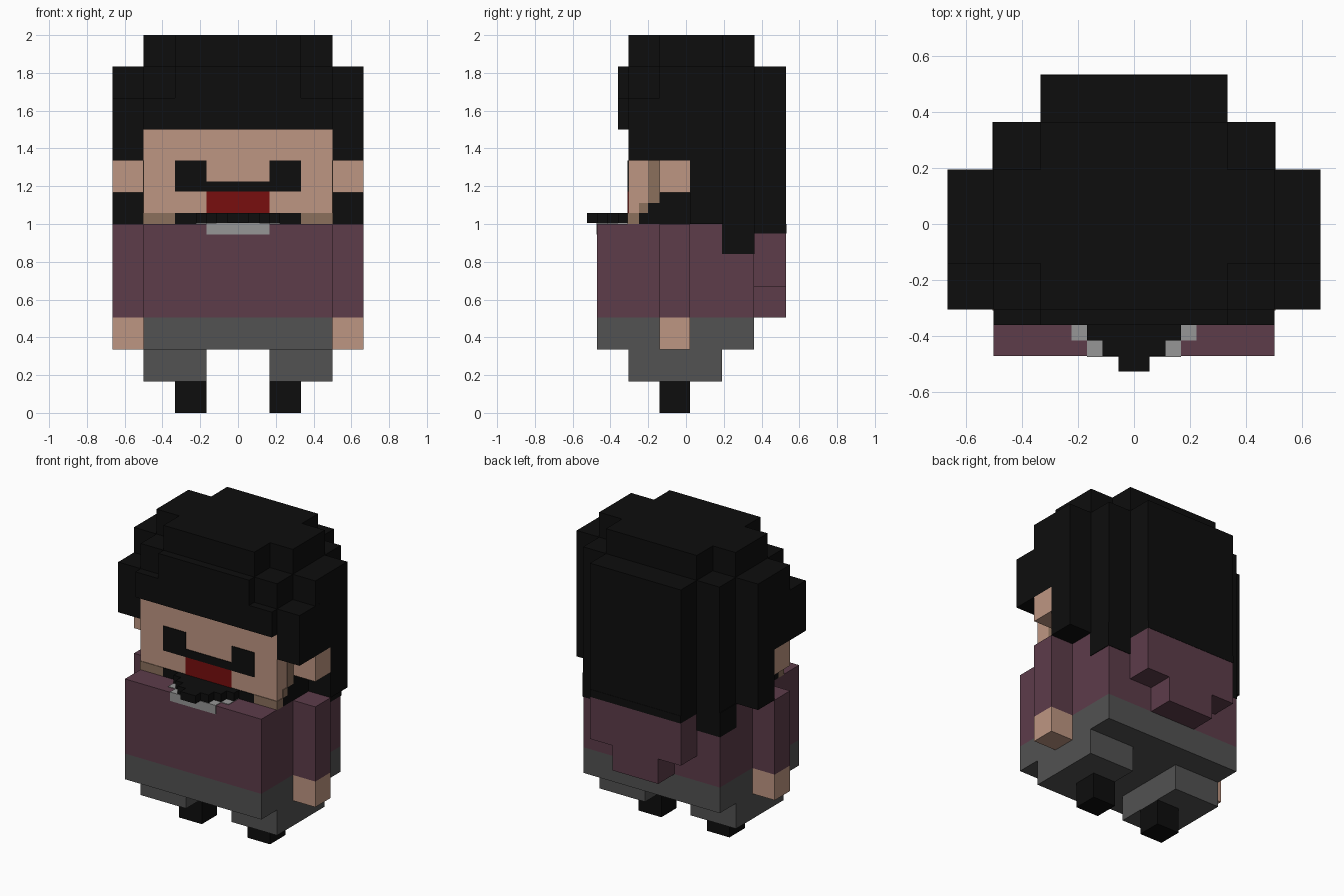
import bpy, bmesh

cube = bpy.data.objects.get("Cube")
if cube:
    bpy.data.objects.remove(cube, do_unlink=True)


def material(name, rgb):
    lin = [((c / 255 + 0.055) / 1.055) ** 2.4 if c > 10 else c / 255 / 12.92 for c in rgb]
    m = bpy.data.materials.new(name)
    m.use_nodes = True
    m.diffuse_color = (*lin, 1)
    bsdf = next(n for n in m.node_tree.nodes if n.type == 'BSDF_PRINCIPLED')
    bsdf.inputs["Base Color"].default_value = (*lin, 1)
    bsdf.inputs["Roughness"].default_value = 1.0
    return m


BLACK = material("black", (13, 13, 13))
SKIN = material("skin", (190, 150, 130))
STUBBLE = material("stubble brown", (139, 112, 92))
PLUM = material("plum", (93, 60, 74))
GREY = material("dark grey", (82, 82, 82))
COLLAR = material("light grey", (150, 150, 150))
RED = material("red", (120, 14, 14))


def layered(name, layers, mat):
    """Stack of extruded plan outlines; each outline is the +x half, mirrored here."""
    bm = bmesh.new()
    for z0, z1, half in layers:
        pts = half + [(-x, y) for x, y in reversed(half) if x > 0]
        lo = [bm.verts.new((x, y, z0)) for x, y in pts]
        hi = [bm.verts.new((x, y, z1)) for x, y in pts]
        bm.faces.new(lo)
        bm.faces.new(hi)
        n = len(pts)
        for i in range(n):
            j = (i + 1) % n
            bm.faces.new((lo[i], lo[j], hi[j], hi[i]))
    bmesh.ops.recalc_face_normals(bm, faces=bm.faces[:])
    me = bpy.data.meshes.new(name)
    bm.to_mesh(me)
    bm.free()
    me.materials.append(mat)
    ob = bpy.data.objects.new(name, me)
    bpy.context.collection.objects.link(ob)
    return ob


def boxes(name, mat, *bounds, mirror=False):
    """One object made of boxes given as (x0, x1, y0, y1, z0, z1)."""
    bm = bmesh.new()
    for x0, x1, y0, y1, z0, z1 in bounds:
        vs = bmesh.ops.create_cube(bm, size=1)["verts"]
        for v in vs:
            v.co = (x1 if v.co.x > 0 else x0, y1 if v.co.y > 0 else y0, z1 if v.co.z > 0 else z0)
    me = bpy.data.meshes.new(name)
    bm.to_mesh(me)
    bm.free()
    me.materials.append(mat)
    ob = bpy.data.objects.new(name, me)
    bpy.context.collection.objects.link(ob)
    if mirror:
        ob.modifiers.new("Mirror", 'MIRROR').use_clip = False
    return ob


# Unit grid shared by the blocky parts
A, B, C = 0.333, 0.5, 0.665
T = 0.004          # plate thickness
FACE, CHEST = -0.305, -0.47

# Hair: stepped layers from crown to nape
back = [(C, 0.195), (B, 0.195), (B, 0.363), (A, 0.363), (A, 0.53)]
nape = [(B + T, 0.19), (B + T, 0.363)]
layered("hair", [
    (1.835, 2.0, [(A, FACE), (A, -0.14), (B, -0.14), (B, 0.195), (A, 0.195), (A, 0.363)]),
    (1.668, 1.835, [(A, -0.36), (A, FACE), (B, FACE), (B, -0.14), (C, -0.14)] + back),
    (1.5, 1.668, [(B, -0.36), (B, FACE), (C, FACE)] + back),
    (1.335, 1.5, [(0, 0.02), (B, 0.02), (B, FACE), (C, FACE)] + back),
    (1.0, 1.335, [(0, 0.02), (C, 0.02)] + back),
    (0.95, 1.0, nape + [(A, 0.363), (A, 0.532)]),
    (0.84, 0.95, nape),
], BLACK)

# Head and ears
boxes("head", SKIN, (-B, B, FACE, 0.02, 1.0, 1.5))
boxes("ears", SKIN, (B, C, -0.14, 0.02, 1.167, 1.335), mirror=True)

# Face details as thin plates
f0, f1 = FACE - T, FACE
boxes("eyes", BLACK, (0.167, A, f0, f1, 1.225, 1.335), mirror=True)
boxes("moustache", BLACK, (-A, A, f0, f1, 1.172, 1.225))
boxes("mouth", RED, (-0.167, 0.167, f0, f1, 1.057, 1.172))
boxes("chin_beard", BLACK, (-A, A, f0, f1, 1.0, 1.057))
boxes("chin_stubble", STUBBLE, (A, B, f0, f1, 1.0, 1.057), mirror=True)
s0, s1 = B, B + T
boxes("cheek_stubble", STUBBLE,
      (s0, s1, -0.2, -0.14, 1.11, 1.335),
      (s0, s1, -0.25, -0.2, 1.057, 1.11),
      (s0, s1, f0, -0.25, 1.0, 1.057), mirror=True)
boxes("side_beard", BLACK,
      (s0, s1, -0.14, 0.02, 1.11, 1.167),
      (s0, s1, -0.2, 0.02, 1.057, 1.11),
      (s0, s1, -0.25, 0.02, 1.0, 1.057), mirror=True)

# Goatee: stepped wedge resting on the chest
layered("goatee", [(1.0 + T, 1.057, [
    (0.055, -0.525), (0.055, CHEST), (0.113, CHEST), (0.113, -0.415),
    (0.167, -0.415), (0.167, -0.36), (0.222, -0.36), (0.222, FACE)])], BLACK)

# Collar: plates on the top and front of the shirt
layered("collar_top", [(1.0, 1.0 + T, [
    (0.167, CHEST), (0.167, -0.415), (0.222, -0.415), (0.222, FACE)])], COLLAR)
boxes("collar_front", COLLAR, (-0.167, 0.167, CHEST - T, CHEST, 0.945, 1.0 + T))

# Shirt, sleeves and hood hanging at the back
boxes("shirt", PLUM, (-B, B, CHEST, 0.36, 0.505, 1.0))
boxes("sleeves", PLUM, (B, C, -0.14, 0.02, 0.505, 1.0), mirror=True)
boxes("hood", PLUM, (-A, A, 0.36, 0.53, 0.67, 0.95),
      (-0.167, 0.167, 0.36, 0.53, 0.505, 0.67))
boxes("hands", SKIN, (B, C, -0.14, 0.02, 0.335, 0.505), mirror=True)

# Trousers and shoes
boxes("trouser_waist", GREY, (-B, B, CHEST, 0.36, 0.335, 0.505))
boxes("trouser_legs", GREY, (0.167, B, FACE, 0.19, 0.167, 0.335), mirror=True)
boxes("shoes", BLACK, (0.167, A, -0.14, 0.02, 0.0, 0.167), mirror=True)
